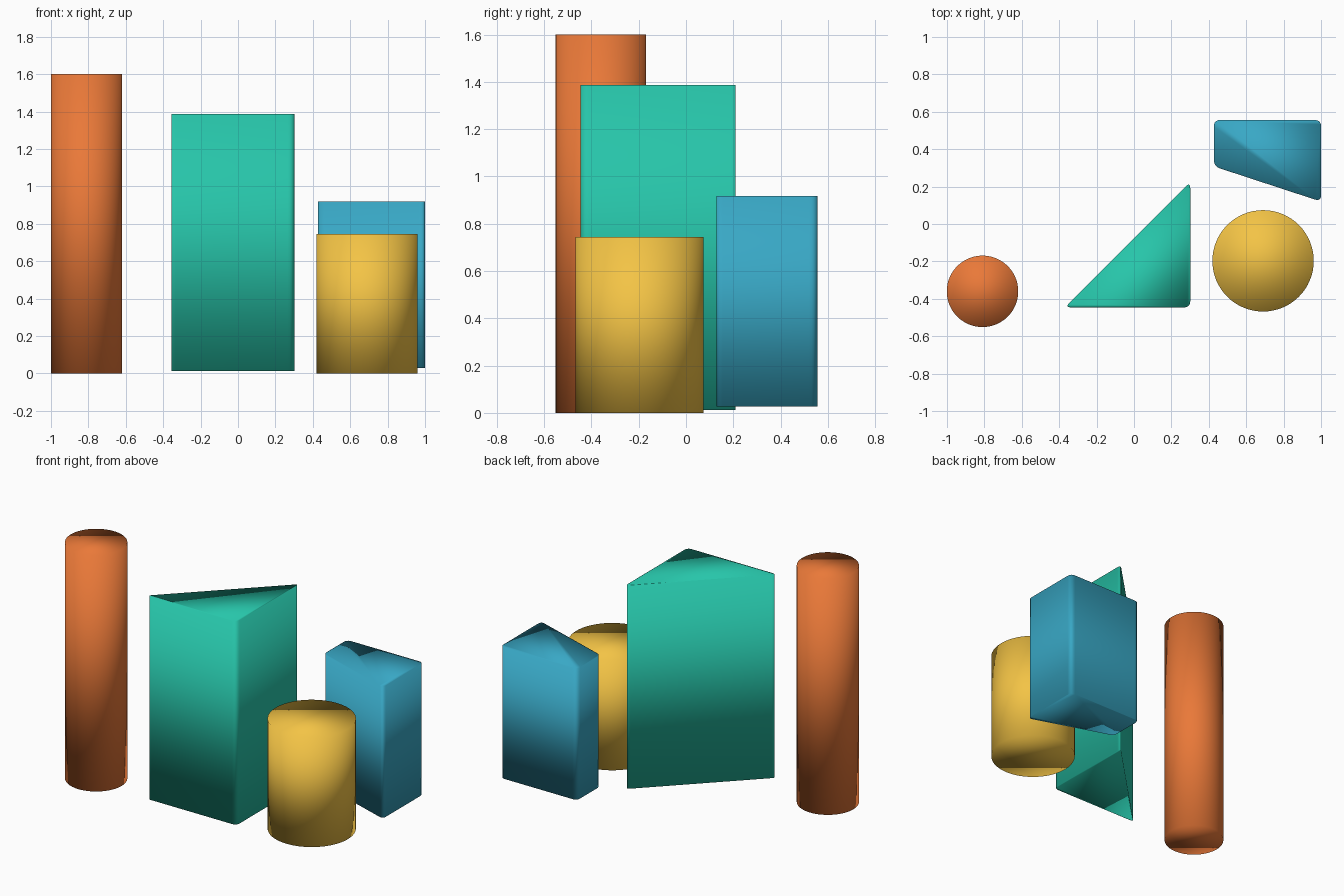
import bpy, bmesh, math
from mathutils import Vector

if "Cube" in bpy.data.objects:
    bpy.data.objects.remove(bpy.data.objects["Cube"])


def prism(name, outline, z0, z1, color):
    """Extrude a closed outline (counter-clockwise) into a smooth-shaded solid."""
    bm = bmesh.new()
    low = [bm.verts.new((p[0], p[1], z0)) for p in outline]
    top = [bm.verts.new((p[0], p[1], z1)) for p in outline]
    n = len(outline)
    bm.faces.new(low[::-1])
    bm.faces.new(top)
    for i in range(n):
        j = (i + 1) % n
        bm.faces.new((low[i], low[j], top[j], top[i]))
    for f in bm.faces:
        f.smooth = True
    mesh = bpy.data.meshes.new(name)
    bm.to_mesh(mesh)
    bm.free()
    mat = bpy.data.materials.new(name + "_color")
    mat.diffuse_color = color
    mat.use_nodes = True
    mat.node_tree.nodes["Principled BSDF"].inputs["Base Color"].default_value = mat.diffuse_color
    mesh.materials.append(mat)
    obj = bpy.data.objects.new(name, mesh)
    bpy.context.collection.objects.link(obj)
    return obj


def circle(cx, cy, r, n=64):
    return [(cx + r * math.cos(2 * math.pi * i / n),
             cy + r * math.sin(2 * math.pi * i / n)) for i in range(n)]


def rounded(corners, setback=0.035, steps=6):
    """Replace each corner with a small curve."""
    pts = [Vector(c) for c in corners]
    out = []
    for i, p in enumerate(pts):
        a = p + (pts[i - 1] - p).normalized() * setback
        b = p + (pts[(i + 1) % len(pts)] - p).normalized() * setback
        for k in range(steps + 1):
            t = k / steps
            out.append(a * (1 - t) ** 2 + p * 2 * t * (1 - t) + b * t * t)
    return out


# Round columns
prism("tall_column", circle(-0.81, -0.36, 0.191), 0, 1.60, (0.82, 0.19, 0.04, 1))
prism("short_column", circle(0.69, -0.197, 0.271), 0, 0.745, (0.90, 0.55, 0.06, 1))

# Triangular block with softened upright edges
prism("triangular_block",
      rounded([(-0.37, -0.446), (0.301, -0.446), (0.301, 0.225)]),
      0.012, 1.388, (0.02, 0.56, 0.40, 1))

# Four-sided block with a slanted front
prism("slanted_block",
      rounded([(0.427, 0.308), (1.0, 0.12), (1.0, 0.556), (0.427, 0.556)]),
      0.028, 0.918, (0.04, 0.39, 0.56, 1))
